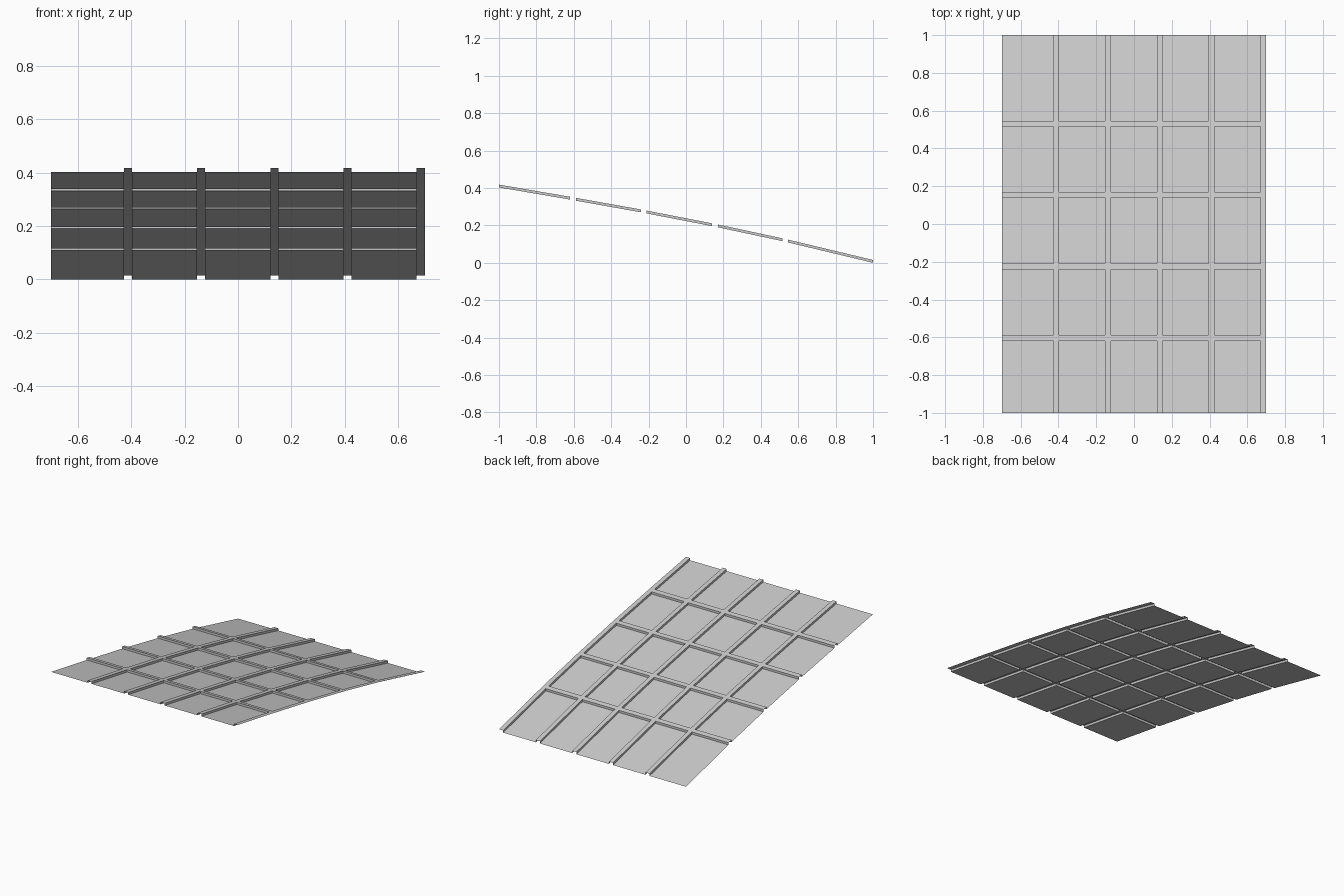
import bpy, bmesh

if "Cube" in bpy.data.objects:
    bpy.data.objects.remove(bpy.data.objects["Cube"])

RIB = 0.015  # height of the raised ribs above the panels

# Rib edges across the width (last rib runs along the right border)
xs = [-0.70]
for k in range(5):
    c = -0.412 + 0.274 * k
    xs += [c - 0.015, c + 0.015]
xs[-1] = 0.70

# Rib edges along the slope, with the gently bending panel height
profile = [(-1.0, 0.403), (-0.619, 0.338), (-0.588, 0.332), (-0.24, 0.270),
           (-0.21, 0.264), (0.14, 0.196), (0.17, 0.190), (0.515, 0.116),
           (0.545, 0.109), (1.0, 0.0)]

bm = bmesh.new()
cache = {}


def vert(i, j, up):
    if (i, j, up) not in cache:
        y, z = profile[j]
        cache[i, j, up] = bm.verts.new((xs[i], y, z + RIB * up))
    return cache[i, j, up]


def raised(i, j):
    return i % 2 or j % 2


nx, ny = len(xs) - 1, len(profile) - 1
for i in range(nx):
    for j in range(ny):
        up = int(bool(raised(i, j)))
        # panel or rib top
        bm.faces.new([vert(a, b, up) for a, b in
                      ((i, j), (i + 1, j), (i + 1, j + 1), (i, j + 1))])
        if up:
            continue
        # rib walls around each panel, left open at the sheet border
        sides = [((i, j), (i + 1, j), j > 0),
                 ((i + 1, j), (i + 1, j + 1), i < nx - 1),
                 ((i + 1, j + 1), (i, j + 1), j < ny - 1),
                 ((i, j + 1), (i, j), i > 0)]
        for p, q, inner in sides:
            if inner:
                bm.faces.new([vert(*q, 0), vert(*p, 0), vert(*p, 1), vert(*q, 1)])

mesh = bpy.data.meshes.new("ribbed_roof_sheet")
bm.to_mesh(mesh)
bm.free()
sheet = bpy.data.objects.new("ribbed_roof_sheet", mesh)
bpy.context.collection.objects.link(sheet)
